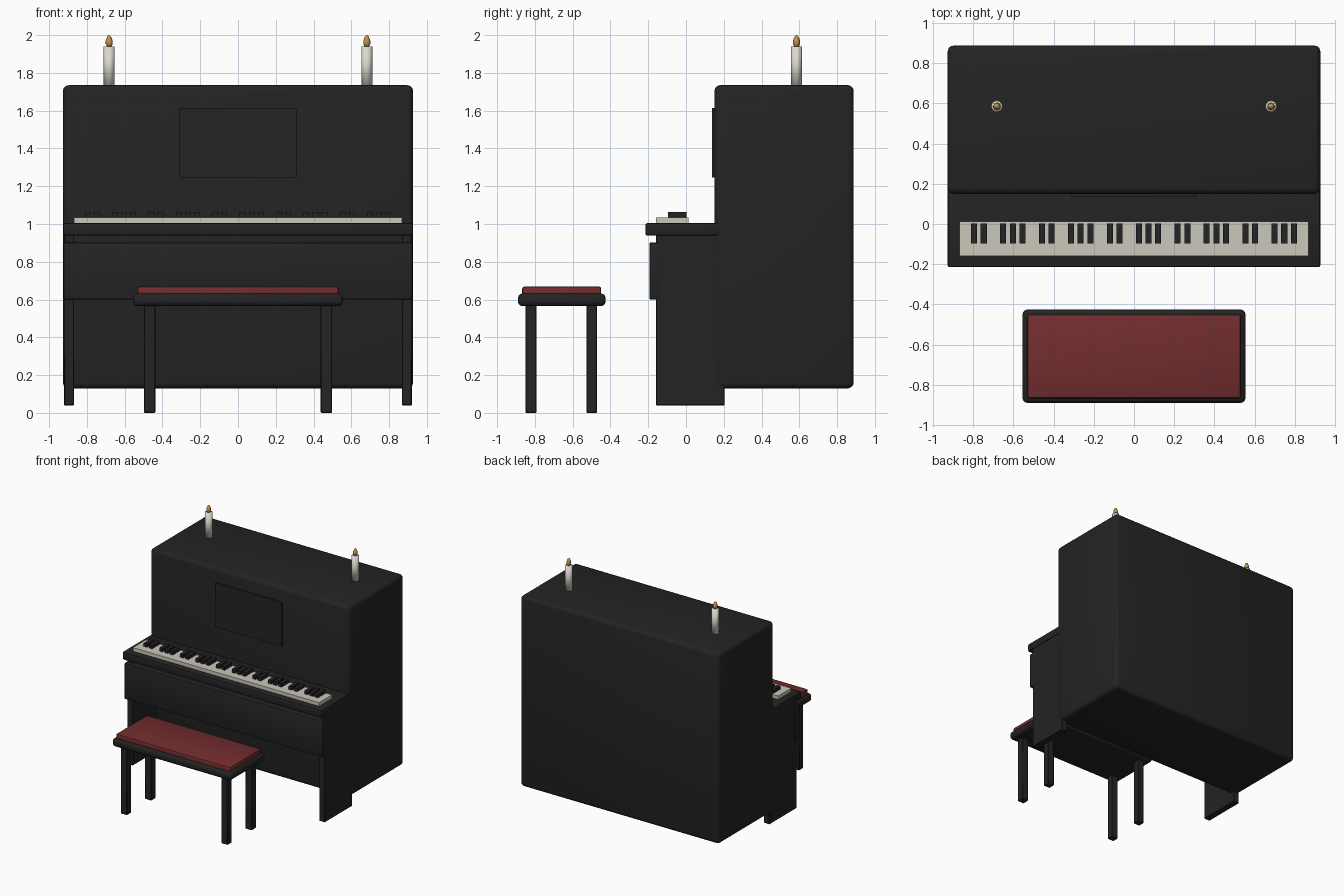
import bpy, math
from mathutils import Vector

if "Cube" in bpy.data.objects:
    bpy.data.objects.remove(bpy.data.objects["Cube"])


def material(name, rgb):
    m = bpy.data.materials.new(name)
    m.use_nodes = True
    colour = (*rgb, 1)
    m.diffuse_color = colour
    m.node_tree.nodes["Principled BSDF"].inputs["Base Color"].default_value = colour
    return m


black = material("black lacquer", (0.017, 0.017, 0.017))
red = material("red leather", (0.17, 0.026, 0.028))
ivory = material("ivory", (0.6, 0.57, 0.5))
wax = material("white wax", (0.72, 0.69, 0.62))
gold = material("gold flame", (0.5, 0.3, 0.07))


def box(name, x, y, z, mat, bevel=0.0, segments=1):
    """Box from (min, max) spans, with optional rounded edges."""
    spans = (x, y, z)
    bpy.ops.mesh.primitive_cube_add(size=1, location=[sum(s) / 2 for s in spans])
    ob = bpy.context.object
    ob.name = name
    ob.scale = [s[1] - s[0] for s in spans]
    bpy.ops.object.transform_apply(location=False, rotation=False, scale=True)
    ob.data.materials.append(mat)
    if bevel:
        mod = ob.modifiers.new("rounded edges", "BEVEL")
        mod.width, mod.segments = bevel, segments
        bpy.ops.object.modifier_apply(modifier=mod.name)
        bpy.ops.object.shade_smooth_by_angle(angle=math.radians(40))
    return ob


def lathe(name, profile, location, mat, sides=12):
    """Smooth solid of revolution from (radius, height) rings, capped at both ends."""
    verts, faces = [], []
    for r, h in profile:
        for i in range(sides):
            a = math.tau * i / sides
            verts.append(Vector((r * math.cos(a), r * math.sin(a), h)))
    for k in range(len(profile) - 1):
        for i in range(sides):
            j = (i + 1) % sides
            a, b = k * sides, (k + 1) * sides
            faces.append((a + i, a + j, b + j, b + i))
    faces.append(tuple(reversed(range(sides))))
    faces.append(tuple(range(len(verts) - sides, len(verts))))
    me = bpy.data.meshes.new(name)
    me.from_pydata(verts, [], faces)
    me.materials.append(mat)
    me.shade_smooth()
    ob = bpy.data.objects.new(name, me)
    ob.location = location
    bpy.context.collection.objects.link(ob)


# Upright case, music panel, key shelf and front rail
box("case", (-0.927, 0.927), (0.15, 0.888), (0.13, 1.735), black, 0.03, 3)
box("music_panel", (-0.31, 0.31), (0.138, 0.16), (1.245, 1.615), black)
box("key_shelf", (-0.927, 0.927), (-0.215, 0.2), (0.938, 1.005), black, 0.01, 2)
box("front_rail", (-0.924, 0.924), (-0.194, -0.135), (0.6, 0.903), black, 0.008, 2)

# Cheeks that carry the key shelf
for side, s in (("left", 1), ("right", -1)):
    box(side + "_cheek", sorted((s * 0.867, s * 0.921)), (-0.16, 0.205),
        (0.04, 0.95), black, 0.004)

# Keyboard: black keys in groups of two and three
HALF = 0.868
pitch = 2 * HALF / 36
box("white_keys", (-HALF, HALF), (-0.16, 0.013), (1.0, 1.035), ivory)
for octave in range(5):
    for n in (0, 1, 3, 4, 5):
        x = -HALF + pitch * (octave * 7 + n + 1.5)
        box("black_key", (x - 0.015, x + 0.015), (-0.096, 0.003), (1.03, 1.064), black)

# Candles on the lid
for side, s in (("left", 1), ("right", -1)):
    spot = (s * 0.682, 0.585, 1.73)
    lathe(side + "_candle", [(0.029, 0), (0.029, 0.21)], spot, wax)
    lathe(side + "_flame", [(0.01, 0.205), (0.019, 0.225), (0.018, 0.243),
                            (0.01, 0.262), (0.002, 0.27)], spot, gold, 8)

# Bench
box("bench_frame", (-0.555, 0.555), (-0.89, -0.425), (0.565, 0.632), black, 0.025, 3)
box("bench_cushion", (-0.532, 0.532), (-0.867, -0.449), (0.62, 0.669), red, 0.012, 2)
for s in (-1, 1):
    for row, y in (("front", -0.821), ("back", -0.499)):
        name = "bench_" + row + ("_left" if s > 0 else "_right") + "_leg"
        box(name, sorted((s * 0.438, s * 0.498)), (y - 0.029, y + 0.029),
            (0, 0.58), black, 0.004)
